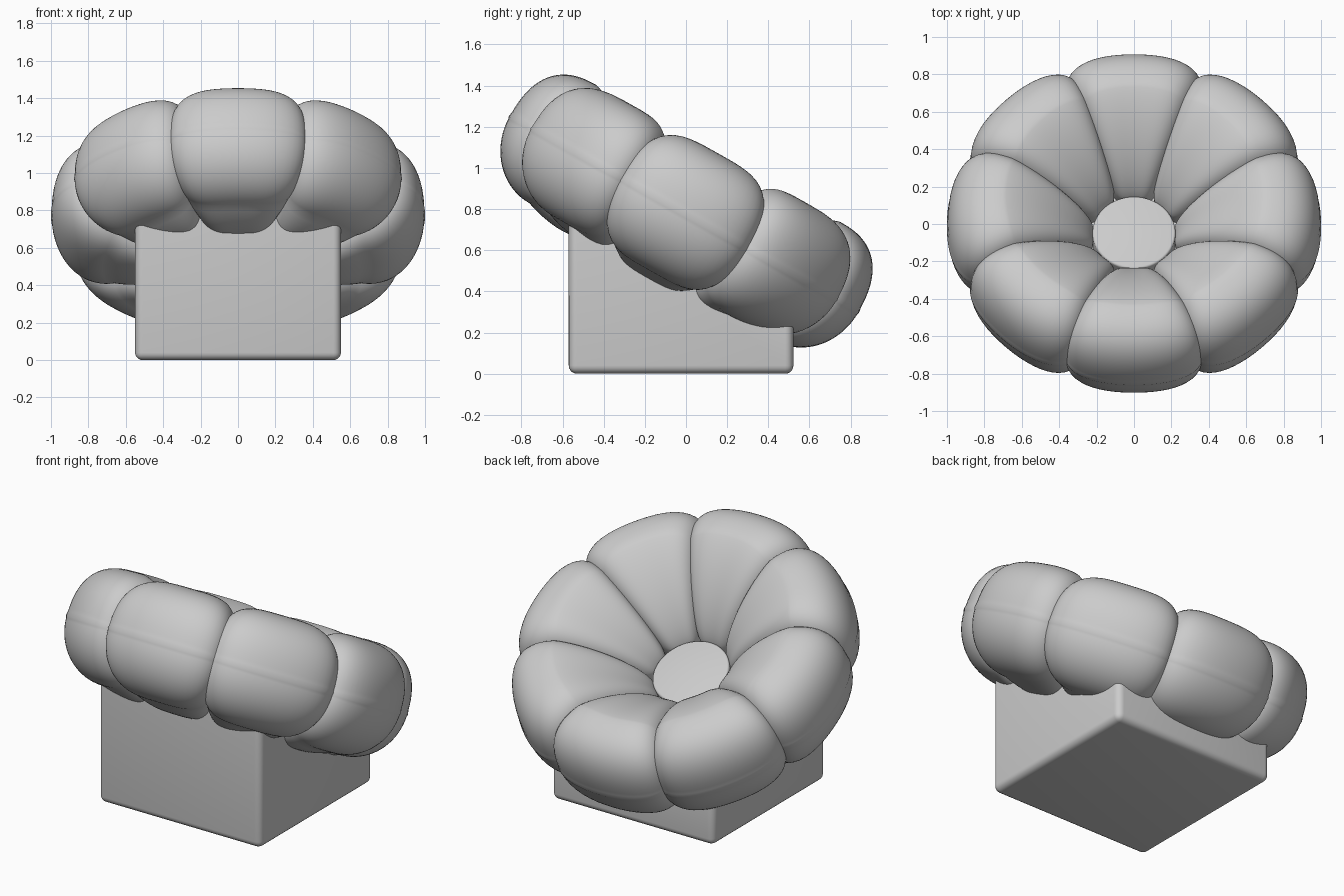
import bpy, bmesh
from math import sin, cos, pi, radians
from mathutils import Matrix

if "Cube" in bpy.data.objects:
    bpy.data.objects.remove(bpy.data.objects["Cube"])

TILT = Matrix.Translation((0, -0.01, 0.774)) @ Matrix.Rotation(radians(-29.3), 4, 'X')
OVAL = Matrix.Diagonal((1, 0.975, 1, 1))
CORE, HALF = 0.70, radians(25.5)   # radius of the cushion core, half angle of a petal


def finish(name, bm, matrix=None, angle=40):
    if matrix:
        bm.transform(matrix)
    bmesh.ops.recalc_face_normals(bm, faces=bm.faces)
    me = bpy.data.meshes.new(name)
    bm.to_mesh(me)
    bm.free()
    ob = bpy.data.objects.new(name, me)
    bpy.context.collection.objects.link(ob)
    bpy.ops.object.select_all(action='DESELECT')
    ob.select_set(True)
    bpy.context.view_layer.objects.active = ob
    bpy.ops.object.shade_smooth_by_angle(angle=radians(angle))
    return ob


def spow(x, e):
    return (1 if x >= 0 else -1) * abs(x) ** e


def profile(n=72):
    """Radial section of the cushion: round outside, drooping wedge inside."""
    angles = [2 * pi * i / n for i in range(n)]
    angles = [0, 0.04] + angles[1:] + [2 * pi - 0.04]
    pts = []
    for a in angles:
        c, s = cos(a), sin(a)
        upper = s >= 0
        p = (2.5 if upper else 2.0) if c >= 0 else (1.5 if upper else 2.1)
        c, s = spow(c, 2 / p), spow(s, 2 / p)
        v = (0.34 if upper else 0.32) * s
        if c >= 0:
            r = 0.297 * c
        else:
            r = 0.48 * c
            v += (0.10 if upper else 0.10 - 0.06 * s) * c
        if a == 0:
            r += 0.004                      # piping seam on the rim
        pts.append((r, v))
    return pts


# Eight puffy petals around the tilted seat
def petal(index):
    bm = bmesh.new()
    rings, steps = [], 28
    for j in range(steps + 1):
        s = 0.97 * sin(pi / 2 * (2 * j / steps - 1))
        f = (1 - abs(s) ** 4) ** 0.25
        a = s * HALF
        ring = []
        for r, v in profile():
            fr = f if r > 0 else 1 - 0.6 * (1 - f)      # shallower groove towards the middle
            d = CORE + fr * r
            ring.append(bm.verts.new((d * sin(a), d * cos(a), f * v)))
        rings.append(ring)
    n = len(rings[0])
    for p, q in zip(rings, rings[1:]):
        for i in range(n):
            k = (i + 1) % n
            bm.faces.new((p[i], p[k], q[k], q[i]))
    bm.faces.new(rings[0])
    bm.faces.new(rings[-1])
    finish(f"petal_cushion_{index + 1}", bm, TILT @ OVAL @ Matrix.Rotation(index * pi / 4, 4, 'Z'), 60)


for k in range(8):
    petal(k)

# Round seat button in the middle
bm = bmesh.new()
bmesh.ops.create_cone(bm, cap_ends=True, segments=64, radius1=0.222, radius2=0.222, depth=0.16,
                      matrix=Matrix.Translation((0, 0, -0.15)))
rim = [e for e in bm.edges if all(v.co.z > -0.1 for v in e.verts)]
bmesh.ops.bevel(bm, geom=rim, offset=0.012, segments=3, affect='EDGES', profile=0.5)
finish("seat_centre", bm, TILT)

# Box base with a slanted top hidden under the cushions
bm = bmesh.new()
bmesh.ops.create_cube(bm, size=1)
for v in bm.verts:
    y = -0.57 if v.co.y < 0 else 0.522
    z = 0 if v.co.z < 0 else 0.59 - 0.54 * y
    v.co = (0.55 if v.co.x > 0 else -0.55, y, z)
bmesh.ops.bevel(bm, geom=list(bm.edges), offset=0.04, segments=5, affect='EDGES', profile=0.5)
finish("box_base", bm)
